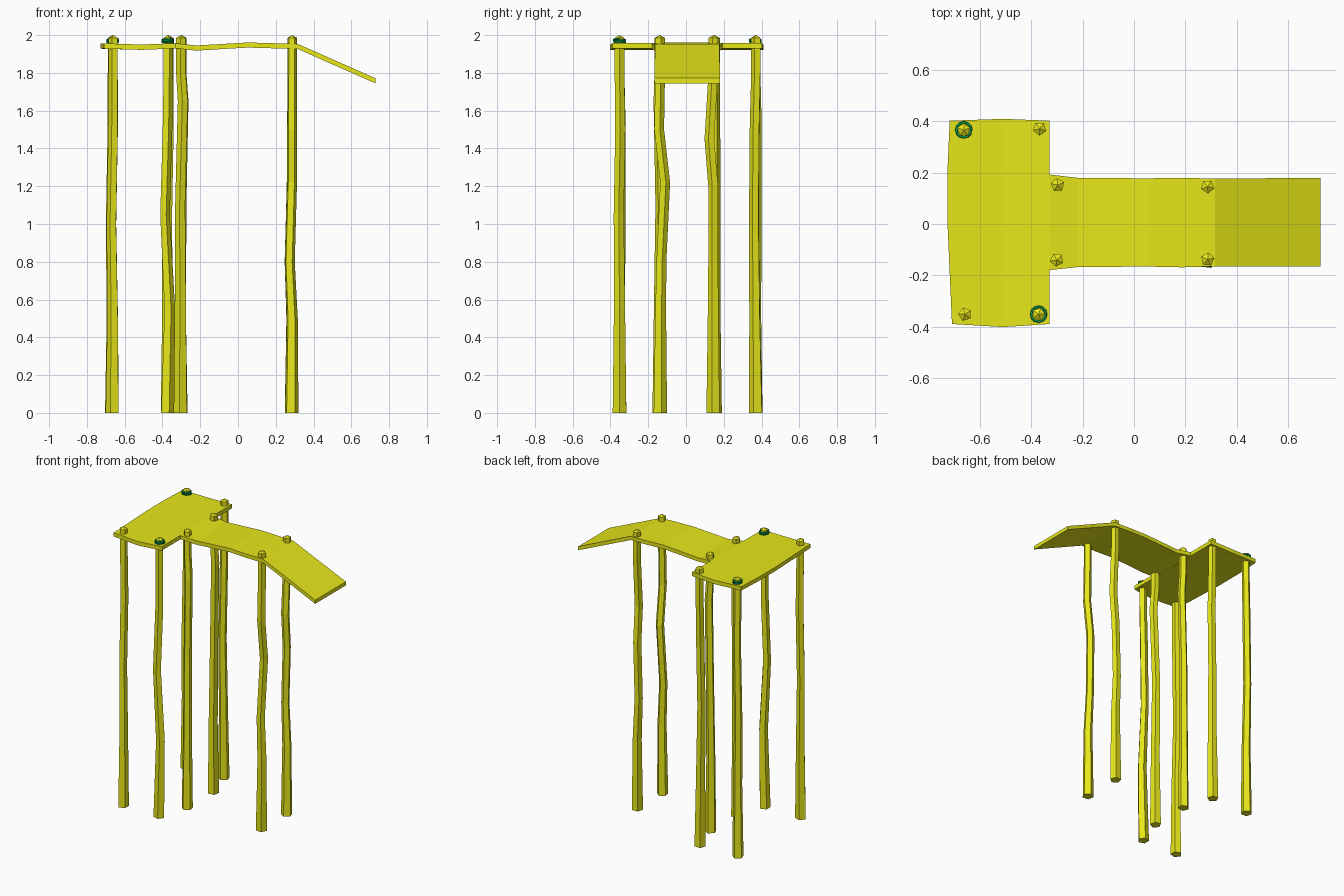
import bpy, bmesh, math

if "Cube" in bpy.data.objects:
    bpy.data.objects.remove(bpy.data.objects["Cube"])


def material(name, rgb):
    m = bpy.data.materials.new(name)
    m.diffuse_color = (*rgb, 1)
    m.use_nodes = True
    m.node_tree.nodes["Principled BSDF"].inputs["Base Color"].default_value = m.diffuse_color
    return m


WOOD = material("yellow_wood", (0.8, 0.8, 0.01))
ROPE = material("green_rope", (0.0, 0.35, 0.08))


def finish(name, bm, mat):
    bmesh.ops.recalc_face_normals(bm, faces=bm.faces)
    me = bpy.data.meshes.new(name)
    bm.to_mesh(me)
    bm.free()
    ob = bpy.data.objects.new(name, me)
    me.materials.append(mat)
    bpy.context.collection.objects.link(ob)
    return ob


# crooked five-sided post: bends are (z, dx, dy) offsets from the foot
def post(name, x, y, turn, bends):
    bm = bmesh.new()
    levels = [(0, 0, 0, 0.038)]
    levels += [(z, dx, dy, 0.031 if z < 0.6 else 0.028) for z, dx, dy in bends]
    levels += [(1.8, 0.004, 0, 0.027), (1.985, 0.004, 0, 0.027)]
    rings = []
    for z, dx, dy, r in levels:
        rings.append([bm.verts.new((x + dx + r * math.cos(turn + i * math.tau / 5),
                                    y + dy + r * math.sin(turn + i * math.tau / 5), z))
                      for i in range(5)])
    for a, b in zip(rings, rings[1:]):
        for i in range(5):
            j = (i + 1) % 5
            bm.faces.new((a[i], a[j], b[j], b[i]))
    bm.faces.new(rings[0])
    tip = bm.verts.new((x + 0.004, y, 2.0))
    for i in range(5):
        bm.faces.new((rings[-1][i], rings[-1][(i + 1) % 5], tip))
    return finish(name, bm, WOOD)


# wavy plank slab: rows of (x, y_low, y_high, z_top), with bowed first edge
def slab(name, rows, thick=0.028, bow=0.0):
    bm = bmesh.new()
    grid = {0: [], 1: []}
    for k, (x, lo, hi, z) in enumerate(rows):
        for side in (0, 1):
            row = []
            for j in range(5):
                t = j / 4
                shift = bow * (1 - abs(2 * t - 1.25) / 1.25) if k == 0 else 0
                row.append(bm.verts.new((x - shift, lo + (hi - lo) * t, z - thick * side)))
            grid[side].append(row)
    n = len(rows)
    for side in (0, 1):
        for a, b in zip(grid[side], grid[side][1:]):
            for j in range(4):
                bm.faces.new((a[j], a[j + 1], b[j + 1], b[j]))
    top, bot = grid[0], grid[1]
    for k in range(n - 1):
        for j in (0, 4):
            bm.faces.new((top[k][j], top[k + 1][j], bot[k + 1][j], bot[k][j]))
    for k in (0, n - 1):
        for j in range(4):
            bm.faces.new((top[k][j], top[k][j + 1], bot[k][j + 1], bot[k][j]))
    return finish(name, bm, WOOD)


# rope wound around a post top
def rope(name, x, y):
    cu = bpy.data.curves.new(name, 'CURVE')
    cu.dimensions = '3D'
    cu.bevel_depth = 0.005
    cu.bevel_resolution = 1
    cu.use_fill_caps = True
    sp = cu.splines.new('POLY')
    n = 36
    sp.points.add(n)
    for i, p in enumerate(sp.points):
        a = i / n * math.tau * 3
        p.co = (x + 0.029 * math.cos(a), y + 0.029 * math.sin(a), 1.959 + 0.02 * i / n, 1)
    cu.materials.append(ROPE)
    ob = bpy.data.objects.new(name, cu)
    bpy.context.collection.objects.link(ob)


# posts
gentle = [(0.5, 0.002, 0), (1.0, -0.005, 0.004), (1.5, 0.004, 0.006)]
wavy = [(0.55, 0.012, 0), (1.05, -0.013, -0.004), (1.5, 0, 0.004)]
post("platform_post_back_left", -0.668, 0.367, 0.3, gentle)
post("platform_post_back_right", -0.372, 0.372, 0.9,
     [(0.5, 0, -0.006), (1.0, -0.004, -0.01), (1.45, 0.004, -0.008)])
post("platform_post_front_left", -0.663, -0.352, 0.6, gentle)
post("platform_post_front_right", -0.376, -0.352, 0.0, wavy)
post("walkway_post_inner_back", -0.302, 0.152, 0.4,
     [(0.5, -0.002, 0), (1.1, 0.003, 0.004), (1.65, 0.014, 0)])
post("walkway_post_inner_front", -0.305, -0.14, 0.8,
     [(0.5, 0.002, 0), (1.1, 0.0, 0.006), (1.65, 0.014, -0.004)])
post("walkway_post_outer_back", 0.283, 0.146, 1.0,
     [(0.5, 0.002, 0), (0.8, -0.01, 0), (1.2, 0.001, 0), (1.45, 0.003, -0.02)])
post("walkway_post_outer_front", 0.283, -0.138, 0.2,
     [(0.5, 0.003, 0.002), (0.8, -0.01, 0.006), (1.22, 0.002, 0.026), (1.5, 0.003, -0.006)])

# deck: wide platform, then walkway that folds down into the ramp
slab("platform_deck", [(-0.71, -0.39, 0.403, 1.956), (-0.51, -0.402, 0.41, 1.95),
                       (-0.33, -0.39, 0.403, 1.957)], bow=0.022)
slab("walkway_deck_and_ramp",
     [(-0.33, -0.18, 0.193, 1.957), (-0.22, -0.168, 0.18, 1.945), (0.05, -0.166, 0.178, 1.961),
      (0.19, -0.169, 0.18, 1.957), (0.315, -0.165, 0.177, 1.954), (0.727, -0.166, 0.18, 1.772)],
     thick=0.027)

# ropes
rope("rope_back", -0.664, 0.367)
rope("rope_front", -0.372, -0.352)
